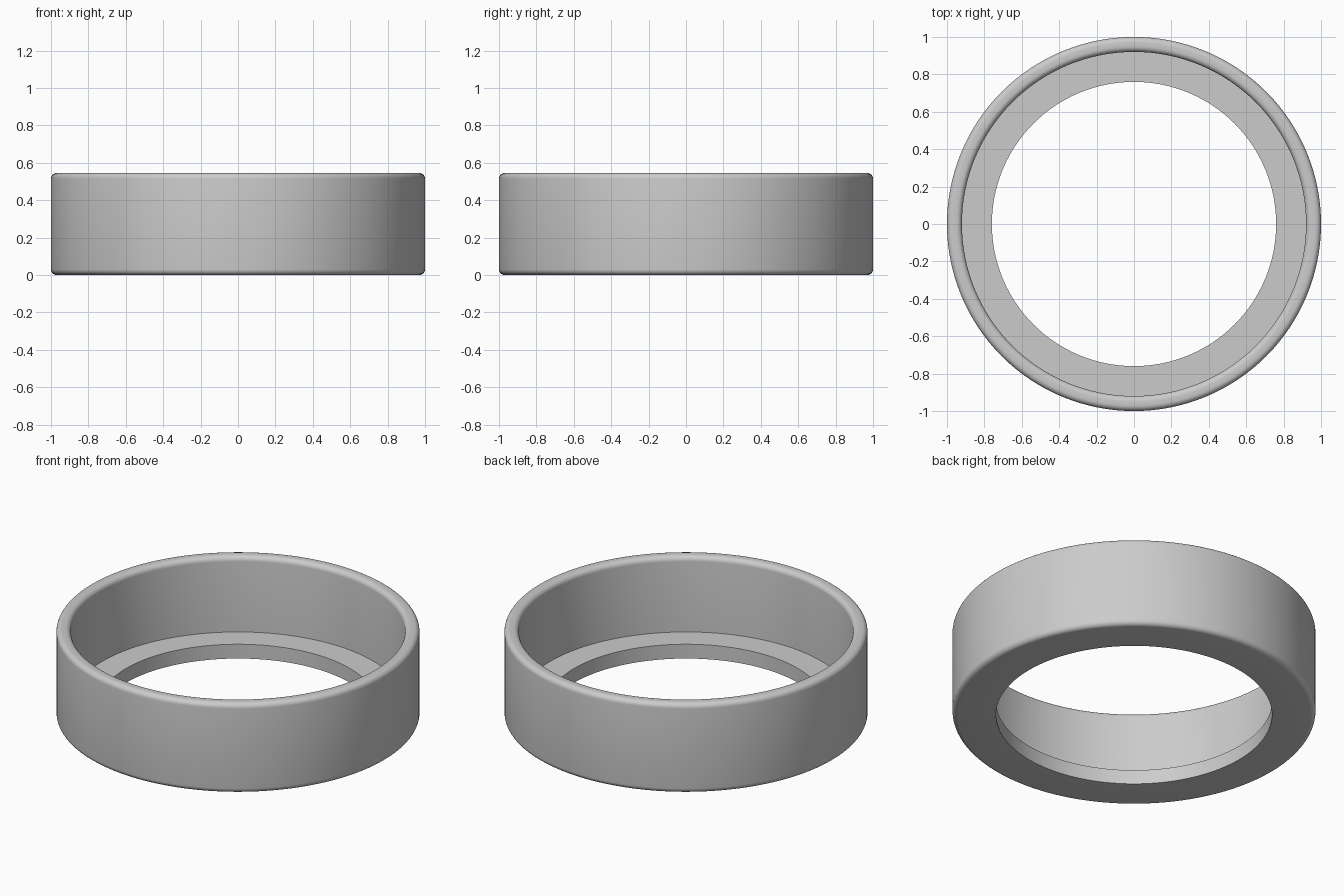
import bpy, bmesh, math

if "Cube" in bpy.data.objects:
    bpy.data.objects.remove(bpy.data.objects["Cube"])

H, FLOOR = 0.545, 0.087          # total height, thickness of the inner ledge
R_OUT, R_IN, R_HOLE = 1.0, 0.92, 0.76
FILLET, STEPS, SEGMENTS = 0.03, 6, 128


def corner(cx, cz, start):
    """Quarter-round profile points, counter-clockwise from start degrees."""
    return [(cx + FILLET * math.cos(math.radians(start + 90 * i / STEPS)),
             cz + FILLET * math.sin(math.radians(start + 90 * i / STEPS)))
            for i in range(STEPS + 1)]


# Cross-section: flat base, rounded outer wall, rounded rim, sharp inner ledge
profile = [(R_HOLE, 0.0)]
profile += corner(R_OUT - FILLET, FILLET, -90)
profile += corner(R_OUT - FILLET, H - FILLET, 0)
profile += corner(R_IN + FILLET, H - FILLET, 90)
profile += [(R_IN, FLOOR), (R_HOLE, FLOOR)]

# Revolve the closed cross-section into a ring
bm = bmesh.new()
rings = []
for s in range(SEGMENTS):
    a = 2 * math.pi * s / SEGMENTS
    rings.append([bm.verts.new((r * math.cos(a), r * math.sin(a), z)) for r, z in profile])
n = len(profile)
for s in range(SEGMENTS):
    p, q = rings[s], rings[(s + 1) % SEGMENTS]
    for i in range(n):
        j = (i + 1) % n
        bm.faces.new((p[i], q[i], q[j], p[j]))
bmesh.ops.recalc_face_normals(bm, faces=bm.faces)

mesh = bpy.data.meshes.new("stepped_ring")
bm.to_mesh(mesh)
bm.free()
ring = bpy.data.objects.new("stepped_ring", mesh)
bpy.context.collection.objects.link(ring)

# Single plain grey
grey = bpy.data.materials.new("light_grey")
grey.diffuse_color = (0.6, 0.6, 0.6, 1.0)
grey.use_nodes = True
grey.node_tree.nodes["Principled BSDF"].inputs["Base Color"].default_value = grey.diffuse_color
mesh.materials.append(grey)

# Smooth walls and fillets, crisp ledge edges
bpy.context.view_layer.objects.active = ring
ring.select_set(True)
bpy.ops.object.shade_smooth_by_angle(angle=math.radians(30))
